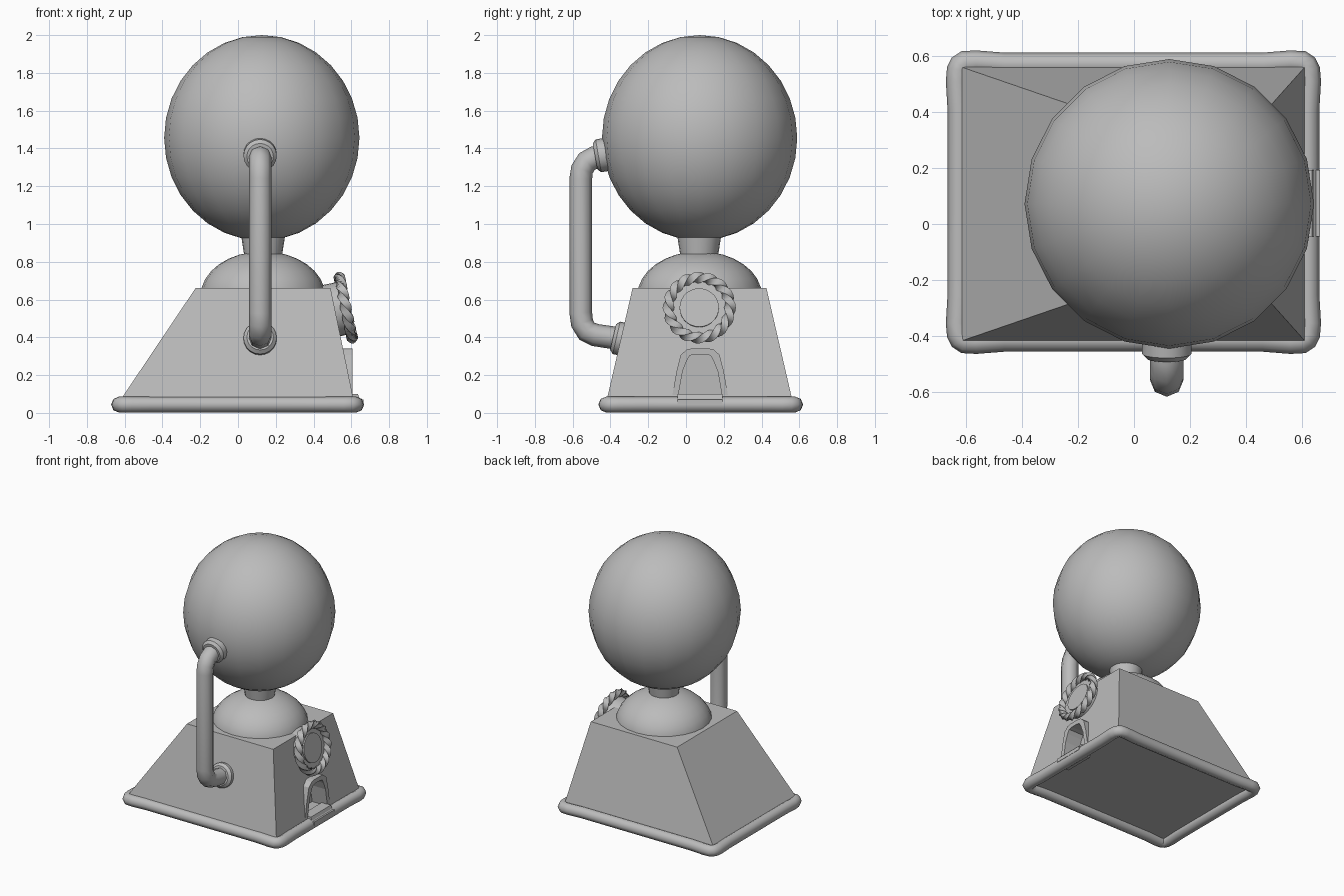
import bpy, bmesh, math
from mathutils import Vector, Matrix

if "Cube" in bpy.data.objects:
    bpy.data.objects.remove(bpy.data.objects["Cube"])

grey = bpy.data.materials.new("plain grey")
grey.diffuse_color = (0.5, 0.5, 0.5, 1)
grey.use_nodes = True
grey.node_tree.nodes["Principled BSDF"].inputs["Base Color"].default_value = grey.diffuse_color


def finish(ob, smooth=True, angle=40):
    ob.data.materials.clear()
    ob.data.materials.append(grey)
    bpy.ops.object.select_all(action='DESELECT')
    ob.select_set(True)
    bpy.context.view_layer.objects.active = ob
    if smooth:
        bpy.ops.object.shade_smooth_by_angle(angle=math.radians(angle))
    return ob


def mesh_object(name, bm, smooth=True, angle=40):
    bmesh.ops.recalc_face_normals(bm, faces=bm.faces)
    me = bpy.data.meshes.new(name)
    bm.to_mesh(me)
    bm.free()
    ob = bpy.data.objects.new(name, me)
    bpy.context.collection.objects.link(ob)
    return finish(ob, smooth, angle)


def frame_at(point, direction):
    return Matrix.Translation(point) @ Vector(direction).to_track_quat('Z', 'Y').to_matrix().to_4x4()


def disc(name, point, direction, r1, r2, near, far, sides=20):
    """Tapered cylinder along a direction, from near to far of the point."""
    bm = bmesh.new()
    m = frame_at(point, direction) @ Matrix.Translation((0, 0, (near + far) / 2))
    bmesh.ops.create_cone(bm, cap_ends=True, segments=sides, radius1=r1, radius2=r2,
                          depth=far - near, matrix=m)
    return mesh_object(name, bm)


def ellipsoid(name, centre, size, seg, rings):
    bm = bmesh.new()
    m = Matrix.Translation(centre) @ Matrix.Diagonal((*size, 1))
    bmesh.ops.create_uvsphere(bm, u_segments=seg, v_segments=rings, radius=1, matrix=m)
    return mesh_object(name, bm, angle=60)


def tube(name, points, radius, closed=False):
    cu = bpy.data.curves.new(name, 'CURVE')
    cu.dimensions = '3D'
    cu.bevel_depth, cu.bevel_resolution = radius, 2
    cu.use_fill_caps = not closed
    sp = cu.splines.new('POLY')
    sp.points.add(len(points) - 1)
    for p, co in zip(sp.points, points):
        p.co = (*co, 1)
    sp.use_cyclic_u = closed
    ob = bpy.data.objects.new(name, cu)
    bpy.context.collection.objects.link(ob)
    bpy.ops.object.select_all(action='DESELECT')
    ob.select_set(True)
    bpy.context.view_layer.objects.active = ob
    bpy.ops.object.convert(target='MESH')
    return finish(bpy.context.view_layer.objects.active, angle=60)


def prism(name, profile, axis, start, length):
    """Extrude a profile along x (profile is y,z) or y (profile is x,z)."""
    bm = bmesh.new()
    vs = [bm.verts.new((start, a, b) if axis == 'x' else (a, start, b)) for a, b in profile]
    f = bm.faces.new(vs)
    new = bmesh.ops.extrude_face_region(bm, geom=[f])['geom']
    shift = (length, 0, 0) if axis == 'x' else (0, length, 0)
    bmesh.ops.translate(bm, vec=shift, verts=[v for v in new if isinstance(v, bmesh.types.BMVert)])
    return mesh_object(name, bm, smooth=False)


def cut(ob, cutter):
    mod = ob.modifiers.new("opening", 'BOOLEAN')
    mod.operation, mod.solver, mod.object = 'DIFFERENCE', 'EXACT', cutter
    bpy.ops.object.select_all(action='DESELECT')
    ob.select_set(True)
    bpy.context.view_layer.objects.active = ob
    bpy.ops.object.modifier_apply(modifier=mod.name)


# tapered base block
bm = bmesh.new()
rings = []
for x0, x1, y0, y1, z in ((-0.638, 0.617, -0.425, 0.568, 0.045), (-0.225, 0.49, -0.283, 0.426, 0.66)):
    rings.append([bm.verts.new((x, y, z)) for x, y in ((x0, y0), (x1, y0), (x1, y1), (x0, y1))])
bm.faces.new(rings[0])
bm.faces.new(rings[1])
for i in range(4):
    j = (i + 1) % 4
    bm.faces.new((rings[0][i], rings[0][j], rings[1][j], rings[1][i]))
base = mesh_object("base_block", bm, smooth=False)


# dispensing door: arched frame with a recessed opening
def arch(foot, shoulder, crown, bottom, z_shoulder, top):
    half = [(foot, bottom), (shoulder, z_shoulder), (shoulder - 0.022, top - 0.035),
            (crown, top - 0.006), (crown - 0.03, top)]
    return [(0.075 + y, z) for y, z in half] + [(0.075 - y, z) for y, z in reversed(half)]


frame = prism("door_frame", arch(0.153, 0.125, 0.07, 0.06, 0.22, 0.342), 'x', 0.52, 0.087)
opening = prism("opening_cutter", arch(0.117, 0.093, 0.055, 0.085, 0.22, 0.31), 'x', 0.48, 0.3)
cut(base, opening)
cut(frame, opening)
bpy.data.objects.remove(opening)

# stepped tray in front of the door
prism("door_tray", [(0.56, 0.02), (0.64, 0.02), (0.645, 0.045), (0.664, 0.045), (0.664, 0.072),
                    (0.645, 0.072), (0.635, 0.1), (0.56, 0.1)], 'y', -0.045, 0.238)

# rounded rim around the foot, swelling slightly at the corners
rim = []
for sx, sy in ((1, 1), (-1, 1), (-1, -1), (1, -1)):
    def corner(dx, dy):
        return (-0.002 + sx * (0.622 - dx), 0.078 + sy * (0.492 - dy), 0.044)
    pts = [corner(0, 0.16), corner(-0.006, 0.06), corner(-0.003, 0.02), corner(0.005, 0.003),
           corner(0.02, -0.007), corner(0.06, -0.008), corner(0.16, 0)]
    rim += pts if sx * sy > 0 else pts[::-1]
tube("base_rim", rim, 0.042, closed=True)

# dome, neck and globe
ellipsoid("dome", (0.132, 0.072, 0.62), (0.33, 0.33, 0.235), 24, 16)
disc("neck", (0.133, 0.07, 0), (0, 0, 1), 0.098, 0.116, 0.82, 0.935)
ellipsoid("globe", (0.126, 0.072, 1.456), (0.517, 0.517, 0.544), 20, 16)

# bent side pipe with its two flanges
path = [(-0.34, 0.39), (-0.40, 0.40), (-0.48, 0.412), (-0.525, 0.433), (-0.55, 0.475), (-0.557, 0.53),
        (-0.557, 1.24), (-0.55, 1.29), (-0.525, 1.33), (-0.485, 1.352), (-0.42, 1.363)]
tube("side_pipe", [(0.117, y, z) for y, z in path], 0.06)
for name, point, way in (("upper_flange", (0.117, -0.44, 1.365), (0, -0.98, -0.17)),
                         ("lower_flange", (0.117, -0.345, 0.392), (0, -0.974, 0.226))):
    disc(name, point, way, 0.088, 0.088, -0.03, 0.024)
    disc(name + "_lip", point, way, 0.088, 0.07, 0.024, 0.042)

# round dial on the right face
spot, out = (0.512, 0.07, 0.545), (0.979, 0, 0.206)
disc("dial_body", spot, out, 0.142, 0.142, -0.06, 0.052, 28)
disc("dial_button", spot, out, 0.104, 0.104, 0.04, 0.062, 28)

# rope-like ring twisted around the dial
bm = bmesh.new()
m = frame_at(spot, out) @ Matrix.Translation((0, 0, 0.06))
steps, sides, turns = 64, 4, 4
loops = []
for i in range(steps):
    a = math.tau * i / steps
    loop = []
    for k in range(sides):
        t = math.tau * k / sides + turns * a
        r = 0.163 + 0.031 * math.cos(t)
        loop.append(bm.verts.new(m @ Vector((r * math.cos(a), r * math.sin(a), 0.031 * math.sin(t)))))
    loops.append(loop)
for i in range(steps):
    for k in range(sides):
        n, j = (i + 1) % steps, (k + 1) % sides
        bm.faces.new((loops[i][k], loops[i][j], loops[n][j], loops[n][k]))
mesh_object("twisted_ring", bm, angle=35)
